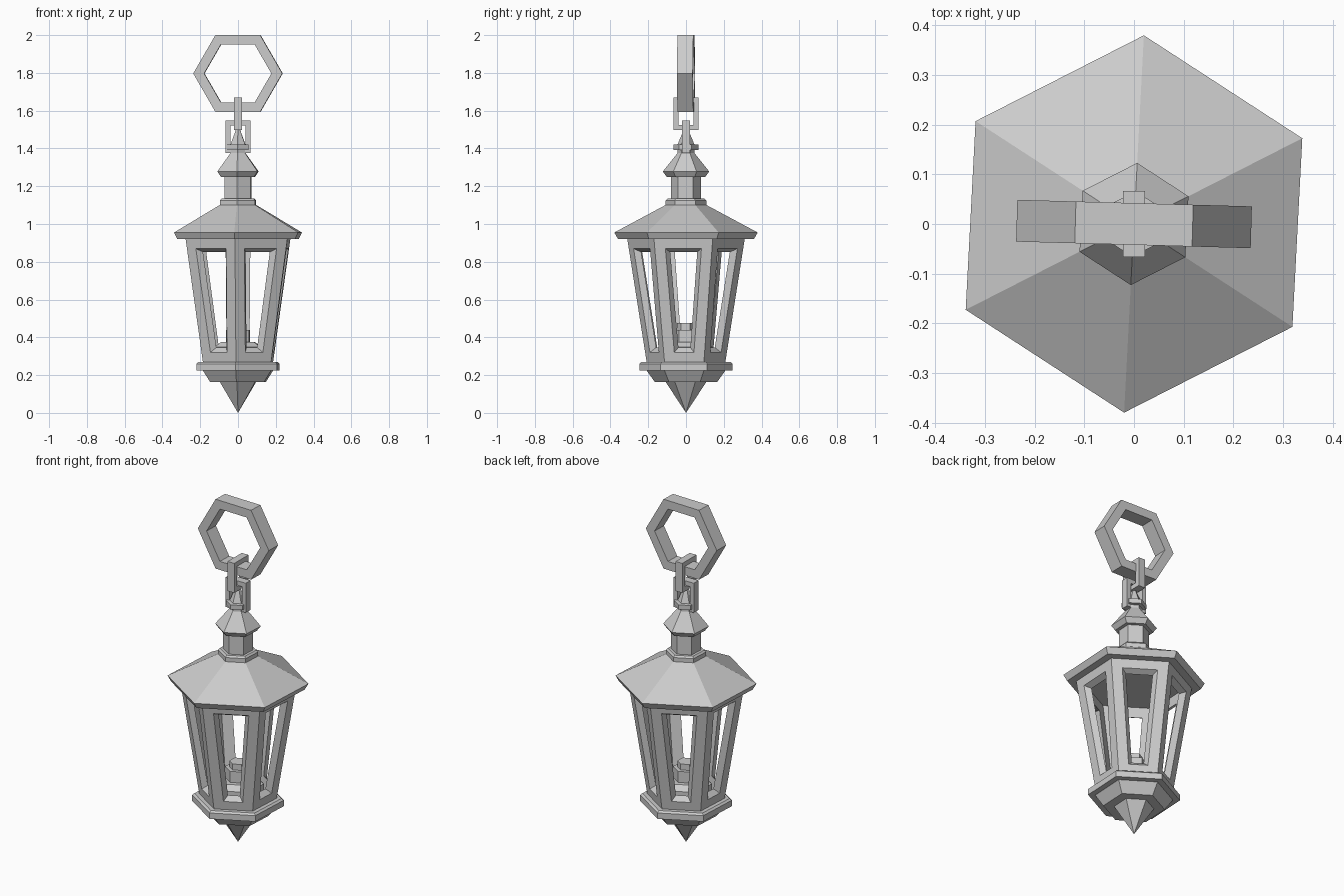
import bpy, bmesh
from math import radians, cos, sin

if "Cube" in bpy.data.objects:
    bpy.data.objects.remove(bpy.data.objects["Cube"])

TURN = radians(27)  # hexagon corner direction


def finish(bm, name):
    bmesh.ops.remove_doubles(bm, verts=bm.verts, dist=1e-5)
    bmesh.ops.recalc_face_normals(bm, faces=bm.faces)
    me = bpy.data.meshes.new(name)
    bm.to_mesh(me)
    bm.free()
    ob = bpy.data.objects.new(name, me)
    bpy.context.collection.objects.link(ob)
    return ob


def hexagon(bm, r, z):
    return [bm.verts.new((r * cos(TURN + radians(60 * i)),
                          r * sin(TURN + radians(60 * i)), z)) for i in range(6)]


def bridge(bm, a, b):
    n = len(a)
    return [bm.faces.new((a[i], a[(i + 1) % n], b[(i + 1) % n], b[i])) for i in range(n)]


def turned(name, profile):
    """Six-sided solid from (radius, height) pairs, bottom to top."""
    bm = bmesh.new()
    rings = [hexagon(bm, max(r, 1e-6), z) for r, z in profile]
    for a, b in zip(rings, rings[1:]):
        bridge(bm, a, b)
    bm.faces.new(rings[0][::-1])
    bm.faces.new(rings[-1])
    return finish(bm, name)


def flat_ring(name, outer, inner, depth, z, turn):
    """Closed outline with a hole, in the XZ plane, given depth along Y."""
    bm = bmesh.new()
    loops = [[bm.verts.new((x, y, h)) for x, h in pts]
             for pts, y in ((outer, -depth), (outer, depth), (inner, depth), (inner, -depth))]
    for i in range(4):
        bridge(bm, loops[i], loops[(i + 1) % 4])
    ob = finish(bm, name)
    ob.location.z = z
    ob.rotation_euler.z = turn
    return ob


def rect(w, h):
    return [(w, h), (-w, h), (-w, -h), (w, -h)]


def ring_points(r):
    return [(r * cos(radians(60 * i)), r * sin(radians(60 * i))) for i in range(6)]


# base: pointed drop, tapered tray and rim
turned("bottom_point", [(0, 0.0), (0.11, 0.167)])
turned("base_tray", [(0.165, 0.163), (0.21, 0.226)])
turned("base_rim", [(0.247, 0.225), (0.247, 0.26), (0.235, 0.27)])

# glassless cage: tapered hexagonal wall, each side opened with a sloped reveal
bm = bmesh.new()
faces = bridge(bm, hexagon(bm, 0.208, 0.265), hexagon(bm, 0.312, 0.925))
bm.normal_update()
for thick, depth in ((0.056, 0), (0.022, -0.03)):
    bmesh.ops.inset_individual(bm, faces=faces, thickness=thick, depth=depth,
                               use_even_offset=True)
low, high = hexagon(bm, 0.172, 0.265), hexagon(bm, 0.276, 0.925)
for i, f in enumerate(faces):
    j = (i + 1) % 6
    opening = [l.vert for l in f.loops]
    corners = [low[i], low[j], high[j], high[i]]
    opening = [min(opening, key=lambda v: (v.co - c.co).length) for c in corners]
    bridge(bm, opening, corners)
bmesh.ops.delete(bm, geom=faces, context='FACES_ONLY')
finish(bm, "window_cage")

# candle holder inside
turned("candle_base", [(0.14, 0.265), (0.14, 0.35), (0.1, 0.375)])
turned("candle_socket", [(0.07, 0.37), (0.07, 0.44)])
turned("candle_stub", [(0.047, 0.435), (0.047, 0.475)])

# roof, chimney and cap
turned("roof", [(0.36, 0.92), (0.38, 0.955), (0.1, 1.105)])
turned("chimney_collar", [(0.108, 1.095), (0.108, 1.125), (0.098, 1.135)])
turned("chimney", [(0.08, 1.13), (0.08, 1.255)])
turned("chimney_cap", [(0.102, 1.25), (0.123, 1.278), (0.045, 1.375)])
turned("finial_collar", [(0.045, 1.37), (0.045, 1.392), (0.066, 1.393),
                         (0.066, 1.42), (0.045, 1.421)])
turned("finial", [(0.045, 1.42), (0.012, 1.5)])

# two chain links and hanging ring
link_out, link_in = rect(0.066, 0.087), rect(0.04, 0.06)
flat_ring("lower_link", link_out, link_in, 0.022, 1.462, 0)
flat_ring("upper_link", link_out, link_in, 0.022, 1.584, radians(90))
flat_ring("hanging_ring", ring_points(0.236), ring_points(0.178), 0.042, 1.797, radians(-1.6))
